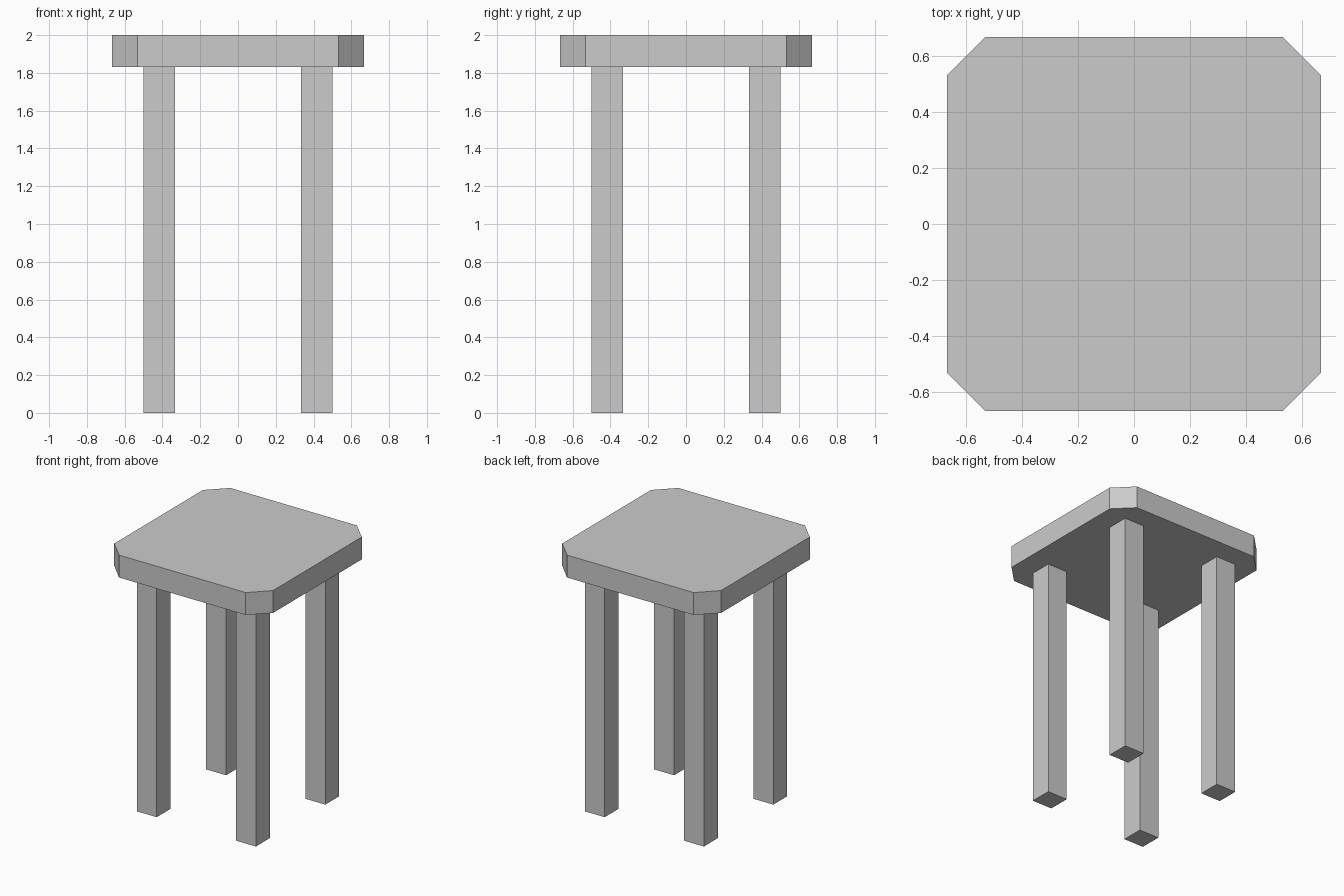
import bpy
import bmesh

if "Cube" in bpy.data.objects:
    bpy.data.objects.remove(bpy.data.objects["Cube"])

TOP, UNDER = 2.0, 1.83
HALF, CUT = 0.667, 0.135
LEG_POS, LEG_W = 0.4165, 0.167


def prism(name, outline, z0, z1):
    """Extrude a flat outline from z0 up to z1."""
    bm = bmesh.new()
    face = bm.faces.new([bm.verts.new((x, y, z0)) for x, y in outline])
    ext = bmesh.ops.extrude_face_region(bm, geom=[face], use_keep_orig=True)
    verts = [g for g in ext["geom"] if isinstance(g, bmesh.types.BMVert)]
    bmesh.ops.translate(bm, verts=verts, vec=(0, 0, z1 - z0))
    bmesh.ops.recalc_face_normals(bm, faces=bm.faces)
    mesh = bpy.data.meshes.new(name)
    bm.to_mesh(mesh)
    bm.free()
    obj = bpy.data.objects.new(name, mesh)
    bpy.context.collection.objects.link(obj)
    return obj


# Seat: square slab with clipped corners
h, c = HALF, HALF - CUT
prism("seat", [(c, -h), (h, -c), (h, c), (c, h),
               (-c, h), (-h, c), (-h, -c), (-c, -h)], UNDER, TOP)

# Four square legs
w = LEG_W / 2
for y_name, sy in (("front", -1), ("back", 1)):
    for x_name, sx in (("left", -1), ("right", 1)):
        x, y = sx * LEG_POS, sy * LEG_POS
        prism(f"{y_name}_{x_name}_leg",
              [(x - w, y - w), (x + w, y - w), (x + w, y + w), (x - w, y + w)],
              0, UNDER)
